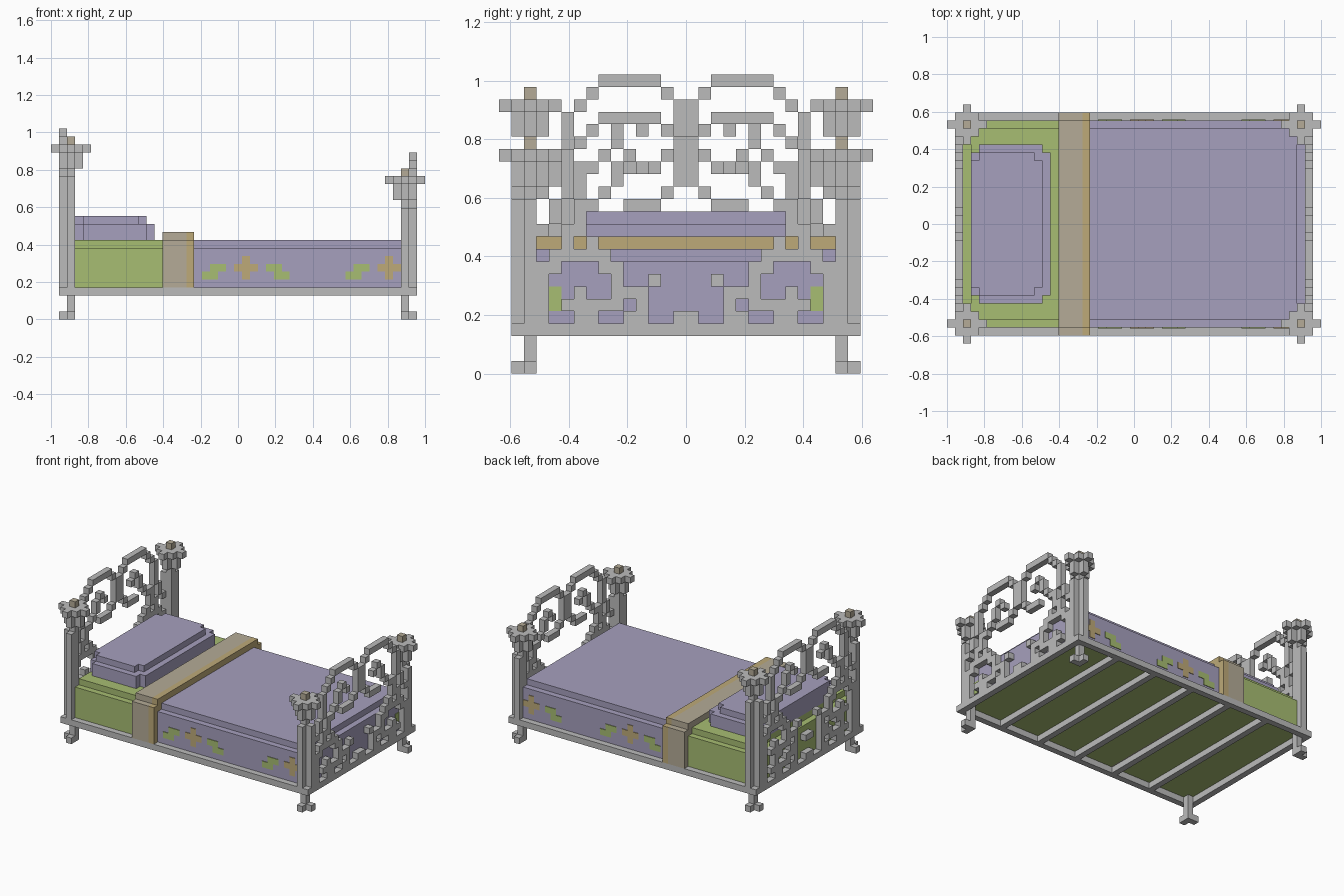
import bpy, bmesh
from mathutils import Vector

if "Cube" in bpy.data.objects:
    bpy.data.objects.remove(bpy.data.objects["Cube"])

U = 2 / 47  # block size


def material(name, rgb):
    m = bpy.data.materials.new(name)
    m.use_nodes = True
    m.diffuse_color = (*rgb, 1)
    m.node_tree.nodes["Principled BSDF"].inputs["Base Color"].default_value = (*rgb, 1)
    return m


GREY = material("grey metal", (0.5, 0.5, 0.5))
PURPLE = material("lilac cloth", (0.38, 0.35, 0.51))
GREEN = material("leaf green", (0.39, 0.51, 0.17))
CREAM = material("muted cream", (0.46, 0.41, 0.31))
TAN = material("tan gold", (0.51, 0.40, 0.19))


def point(i, k, z):
    """Block units to world: i along the length, k sideways from the centre, z up."""
    return Vector((i * U - 1, k * U, z * U))


def finish(bm, name, mats):
    me = bpy.data.meshes.new(name)
    bm.to_mesh(me)
    bm.free()
    for m in mats:
        me.materials.append(m)
    ob = bpy.data.objects.new(name, me)
    bpy.context.collection.objects.link(ob)
    return ob


def boxes(name, mat, *spans):
    """Boxes given as (i0, i1, k0, k1, z0, z1)."""
    bm = bmesh.new()
    for i0, i1, k0, k1, z0, z1 in spans:
        lo, hi = point(i0, k0, z0), point(i1, k1, z1)
        verts = bmesh.ops.create_cube(bm, size=1)["verts"]
        for v in verts:
            v.co = (lo + hi) / 2 + v.co * (hi - lo)
    return finish(bm, name, [mat])


def blocks(name, mat, cells):
    """Outer skin of a set of unit cells."""
    bm = bmesh.new()
    for c in cells:
        for axis in range(3):
            for side in (0, 1):
                n = list(c)
                n[axis] += 2 * side - 1
                if tuple(n) in cells:
                    continue
                ring = []
                for a, b in ((0, 0), (1, 0), (1, 1), (0, 1)):
                    p = list(c)
                    p[axis] += side
                    p[(axis + 1) % 3] += a
                    p[(axis + 2) % 3] += b
                    ring.append(bm.verts.new(point(*p)))
                bm.faces.new(ring if side else ring[::-1])
    bmesh.ops.remove_doubles(bm, verts=bm.verts, dist=U / 100)
    bmesh.ops.dissolve_limit(bm, angle_limit=0.01, verts=bm.verts, edges=bm.edges)
    return finish(bm, name, [mat])


# Scrollwork, one row per block height from the top, from the centre outwards
SCROLL = [
    "..#####.....",
    ".#.....#....",
    "#.......#...",
    "#...#....#..",
    "#..#.#...#..",
    "#....#...#..",
    ".#....#..#..",
    "..###..##.#.",
    "........#.#.",
    "........##.#",
    ".......#.#..",
    "......#####.",
    ".....##...##",
    "..#..#.....#",
    "...###..#..#",
    "...#.#####.#",
    "#..##..##..#",
]


def scroll_panel(name, i, rows):
    cells = set()
    for r, row in enumerate(reversed(rows)):
        for k, ch in enumerate(row):
            if ch == "#":
                cells |= {(i, k, 4 + r), (i, -k - 1, 4 + r)}
    blocks(name, GREY, cells)


scroll_panel("footboard_scrollwork", 45, SCROLL)
scroll_panel("headboard_scrollwork", 1, SCROLL + SCROLL[-3:])


# Posts: core, outer ribs, foot toes, flower top and knob
def post(name, i, out_i, k, out_k, top):
    cells = {(i, k, z) for z in range(top + 1)}
    for z in [0] + list(range(3, top - 3)):
        cells |= {(i + out_i, k, z), (i, k + out_k, z)}
    for d in (-1, 1):
        for z in (top - 2, top - 1):
            cells |= {(i + d, k, z), (i, k + d, z)}
        cells |= {(i + s * d, k, top) for s in (1, 2)}
        cells |= {(i, k + s * d, top) for s in (1, 2)}
        cells |= {(i + d, k + e, top) for e in (-1, 1)}
    blocks(name, GREY, cells)
    boxes(name + "_knob", CREAM, (i, i + 1, k, k + 1, top + 1, top + 2))


for side, k, out_k in (("left", 12, 1), ("right", -13, -1)):
    pass
    post("head_post_" + ("back" if k > 0 else "front"), 2, -1, k, out_k, 21)
    post("foot_post_" + ("back" if k > 0 else "front"), 44, 1, k, out_k, 17)

# Base frame and slats
frame = {(i, k, 3) for i in range(1, 46) for k in range(-14, 14)
         if i in (1, 45) or k in (-14, 13)}
blocks("base_frame", GREY, frame)
gap = 43 / 6
boxes("slats", GREY, *[(2 + gap * n - 0.5, 2 + gap * n + 0.5, -13, 13, 3, 3.98)
                       for n in range(1, 6)])


# Mattress and blanket, with a stepped top edge
def padding(name, i0, i1, step0, step1, mat):
    ob = boxes(name, mat, (i0, i1, -13, 13, 4, 9),
               (i0 + step0, i1 - step1, -12, 12, 9, 10))
    ob.data.materials.append(GREEN)
    for f in ob.data.polygons:  # underside is green
        if f.normal.z < -0.5:
            f.material_index = 1


padding("mattress", 2, 14, 1, 0, GREEN)
padding("blanket", 14, 45, 0, 1, PURPLE)

# Folded band across the bed, with a trim on its foot side
for name, mat, i0, i1 in (("blanket_fold", CREAM, 14, 17), ("fold_trim", TAN, 17, 18)):
    boxes(name, mat, (i0, i1, -14, 14, 4, 10), (i0, i1, -13, 13, 10, 11))

# Pillow with notched corners
pillow = set()
for z, i1, half in ((10, 13, 10), (11, 13, 10), (12, 12, 9)):
    for i in range(3, i1):
        w = half - 1 if i in (3, i1 - 1) else half
        pillow |= {(i, k, z) for k in range(-w, w)}
blocks("pillow", PURPLE, pillow)

# Embroidered flowers and leaves: thin plates on both sides
T = 0.1
for side, k0, k1 in (("front", -13 - T, -13), ("back", 13, 13 + T)):
    petals, leaves = [], []
    for i in (23, 41):
        petals += [(i, i + 3, k0, k1, 6, 7), (i + 1, i + 2, k0, k1, 5, 6),
                   (i + 1, i + 2, k0, k1, 7, 8)]
    for i, low in ((19, 0), (27, 1), (37, 0)):
        leaves += [(i + low, i + low + 2, k0, k1, 5, 6),
                   (i + 1 - low, i + 3 - low, k0, k1, 6, 7)]
    boxes("side_flowers_" + side, TAN, *petals)
    boxes("side_leaves_" + side, GREEN, *leaves)
boxes("end_leaves", GREEN, *[(44.9, 45 + T, k, k + 1, 5, 7) for k in (-11, 10)])
